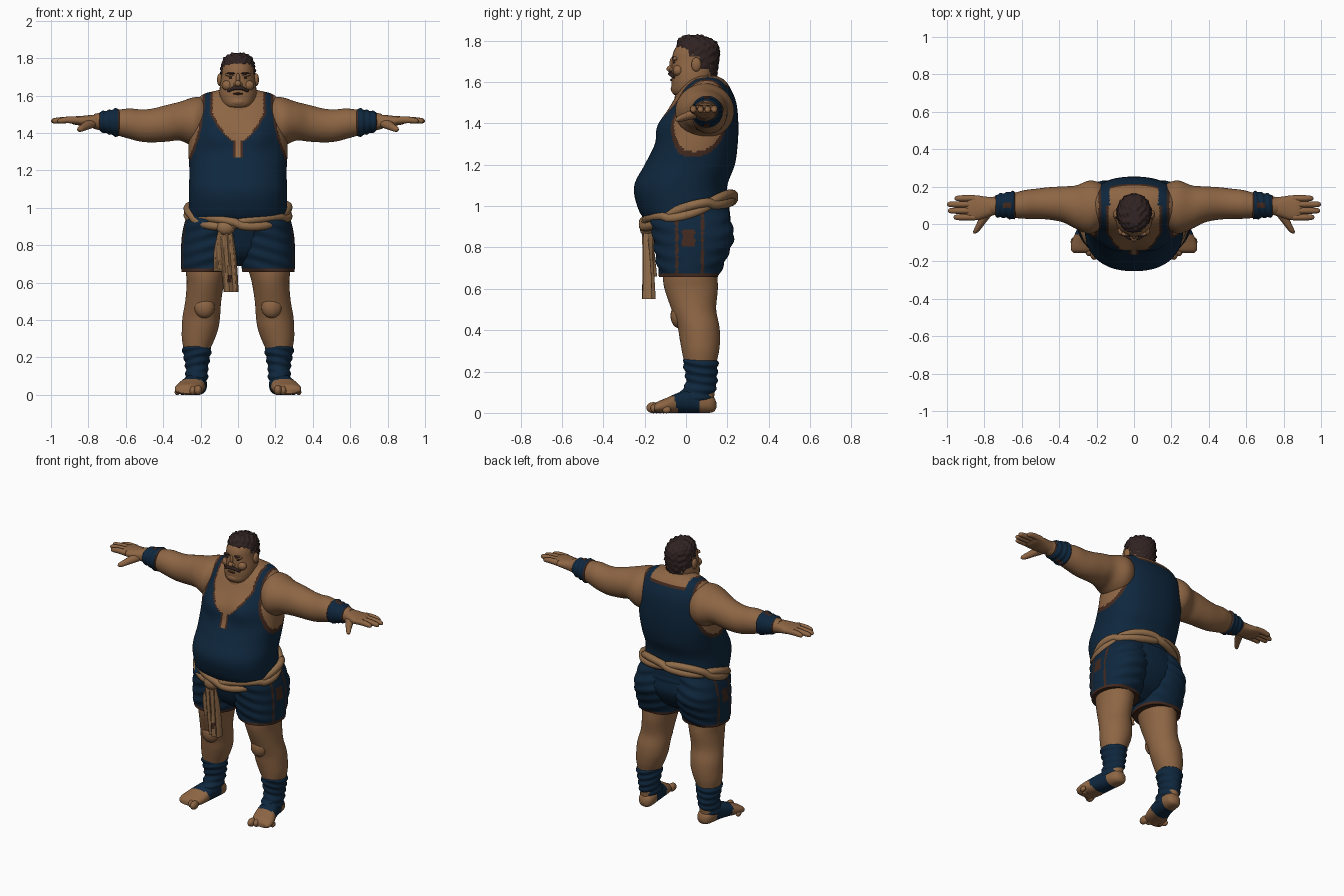
import bpy, bmesh, math
from mathutils import Vector, Matrix

if "Cube" in bpy.data.objects:
    bpy.data.objects.remove(bpy.data.objects["Cube"])


def material(name, rgb):
    mat = bpy.data.materials.new(name)
    mat.use_nodes = True
    mat.diffuse_color = (*rgb, 1)
    mat.node_tree.nodes["Principled BSDF"].inputs["Base Color"].default_value = (*rgb, 1)
    return mat


SKIN = material("tan skin", (.27, .132, .058))
SUIT = material("navy cloth", (.0045, .02, .047))
TRIM = material("dark brown trim", (.055, .022, .013))
HAIR = material("black brown hair", (.03, .017, .016))
SASH = material("light brown cloth", (.28, .15, .068))


def finish(name, bm, mats, mirror, rule=None):
    """Turn a bmesh into a smooth object, coloured by rule and mirrored on request."""
    bmesh.ops.recalc_face_normals(bm, faces=bm.faces)
    if rule:
        for face in bm.faces:
            face.material_index = rule(face.calc_center_median())
    mesh = bpy.data.meshes.new(name)
    bm.to_mesh(mesh)
    bm.free()
    for mat in mats:
        mesh.materials.append(mat)
    mesh.shade_smooth()
    mesh.set_sharp_from_angle(angle=math.radians(50))
    obj = bpy.data.objects.new(name, mesh)
    bpy.context.collection.objects.link(obj)
    if mirror:
        obj.modifiers.new("Mirror", "MIRROR").use_mirror_merge = False
    return obj


def smooth_rows(rows, sub):
    """Interpolate section rows smoothly along their first value."""
    def slope(i, k):
        a, b = rows[max(i - 1, 0)], rows[min(i + 1, len(rows) - 1)]
        return (b[k] - a[k]) / (b[0] - a[0])
    out = []
    for i in range(len(rows) - 1):
        a, b = rows[i], rows[i + 1]
        h = b[0] - a[0]
        for s in range(sub):
            t = s / sub
            row = [a[0] + h * t]
            for k in range(1, 5):
                u = 1 - t
                row.append(a[k] * (1 + 2 * t) * u * u + b[k] * t * t * (3 - 2 * t)
                           + h * (slope(i, k) * t * u * u - slope(i + 1, k) * t * t * u))
            out.append(row)
    return out + [list(rows[-1])]


def loft(name, axis, rows, mats, mirror=False, rule=None, shape=None, keep=None,
         seg=32, sub=5, power=2.0):
    """Rows are (position on axis, two centre values, two radii)."""
    order = {"x": (0, 1, 2), "y": (1, 0, 2), "z": (2, 0, 1)}[axis]
    bm = bmesh.new()
    rings = []
    for pos, c1, c2, r1, r2 in smooth_rows(rows, sub):
        ring = []
        for i in range(seg):
            a = math.tau * i / seg
            c, s = math.cos(a), math.sin(a)
            v = Vector()
            v[order[0]] = pos
            v[order[1]] = c1 + max(r1, .001) * math.copysign(abs(c) ** (2 / power), c)
            v[order[2]] = c2 + max(r2, .001) * math.copysign(abs(s) ** (2 / power), s)
            if shape:
                shape(v)
            ring.append(bm.verts.new(v))
        rings.append(ring)
    for low, high in zip(rings, rings[1:]):
        for i in range(seg):
            j = (i + 1) % seg
            bm.faces.new((low[i], low[j], high[j], high[i]))
    bm.faces.new(rings[0])
    bm.faces.new(rings[-1])
    if keep:
        gone = [f for f in bm.faces if not keep(f.calc_center_median())]
        bmesh.ops.delete(bm, geom=gone, context="FACES")
    return finish(name, bm, mats, mirror, rule)


def blob(name, loc, size, mat, mirror=False):
    bm = bmesh.new()
    bmesh.ops.create_uvsphere(bm, u_segments=20, v_segments=12, radius=1,
                              matrix=Matrix.Translation(loc) @ Matrix.Diagonal((*size, 1)))
    return finish(name, bm, [mat], mirror)


# Torso with singlet: armholes, scooped neck, slit and trim
def torso_rule(c):
    x, z = abs(c.x), c.z
    armhole = x - .19 - .08 * max((1.6 - z) / .35, 0) ** 2
    if c.y < .1:
        scoop = .135 * min(max((z - 1.35) / .15, 0), 1) ** .6 - x if z > 1.35 else -1
        slit = .012 - x if 1.27 < z < 1.38 else -1
        neck = max(scoop, slit)
    else:
        neck = z - 1.585 if x < .13 else -1
    d = max(armhole, neck)
    return 0 if d > 0 else 2 if d > -.014 else 1


def chest(v):
    if v.y < .05:
        v.y -= .02 * math.exp(-((abs(v.x) - .11) / .07) ** 2 - ((v.z - 1.38) / .07) ** 2)


loft("torso", "z", [
    (.87, 0, .03, .2, .14), (.93, 0, .01, .258, .205), (1, 0, -.018, .262, .218),
    (1.1, 0, -.025, .262, .225), (1.2, 0, .018, .26, .218), (1.3, 0, .05, .265, .2),
    (1.4, 0, .065, .262, .188), (1.5, 0, .088, .25, .155), (1.57, 0, .095, .222, .12),
    (1.61, 0, .1, .18, .085), (1.63, 0, .1, .1, .05)],
    [SKIN, SUIT, TRIM], rule=torso_rule, shape=chest, seg=176, sub=10, power=2.3)

# Neck and head
loft("neck", "z", [(1.48, 0, .05, .13, .11), (1.56, 0, .052, .108, .102),
                   (1.62, 0, .055, .09, .09), (1.67, 0, .055, .08, .085)], [SKIN])
loft("head", "z", [
    (1.525, 0, .02, .04, .05), (1.545, 0, .02, .075, .085), (1.59, 0, .027, .096, .097),
    (1.64, 0, .035, .098, .105), (1.7, 0, .042, .089, .11), (1.75, 0, .046, .083, .105),
    (1.79, 0, .05, .065, .08), (1.81, 0, .05, .03, .04)], [SKIN], power=2.15)


def curls(v):
    wave = math.sin(v.x * 150) * math.sin(v.y * 140) * math.sin(v.z * 150 + v.x * 60)
    v += (v - Vector((0, .05, 1.72))).normalized() * .008 * wave


def hairline(c):
    return c.z > 1.76 or (c.y > .015 and c.z > 1.725) or (c.y > .07 and c.z > 1.63)


loft("hair", "z", [
    (1.62, 0, .06, .078, .085), (1.68, 0, .057, .093, .1), (1.74, 0, .057, .091, .105),
    (1.78, 0, .055, .085, .1), (1.81, 0, .045, .064, .075), (1.827, 0, .035, .03, .035)],
    [HAIR], shape=curls, keep=hairline, seg=72, sub=7)

blob("ear", (.098, .05, 1.685), (.014, .024, .034), SKIN, True)
blob("nose_tip", (0, -.076, 1.664), (.017, .018, .016), SKIN)
blob("nose_bridge", (0, -.066, 1.69), (.011, .014, .03), SKIN)
blob("nostril", (.014, -.068, 1.66), (.011, .012, .01), SKIN, True)
blob("cheek", (.055, -.038, 1.655), (.032, .026, .028), SKIN, True)
blob("brow_ridge", (.036, -.053, 1.713), (.032, .014, .012), SKIN, True)
blob("eyebrow", (.036, -.06, 1.718), (.025, .01, .006), HAIR, True)
blob("eye", (.036, -.056, 1.695), (.013, .007, .005), HAIR, True)
blob("lower_lip", (0, -.068, 1.61), (.026, .009, .006), TRIM)
blob("chin", (0, -.048, 1.567), (.045, .026, .026), SKIN)
loft("moustache", "x", [(0, -.075, 1.64, .012, .009), (.03, -.07, 1.637, .012, .01),
                        (.052, -.058, 1.625, .008, .007), (.06, -.054, 1.63, .002, .002)],
     [HAIR], True, seg=16)

# Arms
loft("arm", "x", [
    (.14, .1, 1.47, .09, .1), (.19, .095, 1.462, .128, .13), (.24, .09, 1.46, .142, .13),
    (.31, .09, 1.463, .116, .104), (.38, .105, 1.452, .096, .098),
    (.46, .11, 1.44, .086, .09), (.52, .108, 1.44, .081, .086), (.58, .105, 1.45, .077, .081),
    (.64, .1, 1.455, .067, .069), (.7, .1, 1.46, .056, .056), (.77, .095, 1.462, .047, .04)],
    [SKIN], True, seg=48)


def band_ridges(v):
    ripple = .003 * math.sin(v.x * 190 + v.y * 25)
    v += Vector((0, v.y - .1, v.z - 1.457)).normalized() * ripple


loft("wristband", "x", [(.632, .1, 1.456, .062, .064), (.642, .1, 1.456, .075, .076),
                        (.69, .1, 1.458, .067, .064), (.738, .097, 1.461, .059, .052),
                        (.745, .097, 1.461, .045, .04)],
     [SUIT, TRIM], True, shape=band_ridges, sub=9,
     rule=lambda c: int(c.x < .643 or c.x > .738 or (abs(c.y - .1) < .015 and .66 < c.x < .7)))

# Hands
loft("palm", "x", [(.74, .097, 1.46, .046, .04), (.79, .09, 1.462, .056, .034),
                   (.84, .087, 1.465, .066, .026), (.88, .087, 1.467, .063, .021),
                   (.9, .087, 1.467, .05, .012)], [SKIN], True, power=2.4)
for finger, y, tip in (("index", .036, .965), ("middle", .071, .995),
                       ("ring", .105, 1.0), ("little", .137, .96)):
    loft(finger + "_finger", "x", [
        (.85, y, 1.468, .018, .019), (.91, y, 1.47, .017, .018),
        (tip - .02, y, 1.466, .015, .015), (tip - .005, y, 1.464, .01, .01),
        (tip, y, 1.464, .003, .003)], [SKIN], True, seg=14, sub=3)
loft("thumb", "y", [(-.052, .852, 1.418, .004, .004), (-.04, .845, 1.42, .015, .014),
                    (0, .82, 1.434, .022, .02), (.05, .79, 1.45, .032, .026)],
     [SKIN], True, seg=16)

# Shorts: hips plus two legs with hem, side seams and patch
loft("shorts_hips", "z", [
    (.69, 0, .02, .06, .05), (.75, 0, .025, .2, .13), (.85, 0, .035, .28, .182),
    (.93, 0, .022, .28, .192), (1, 0, .02, .255, .19)], [SUIT], seg=64, power=2.3)


def shorts_rule(c):
    side = c.x > .2
    seam = side and min(abs(c.y + .045), abs(c.y - .08)) < .007
    patch = side and abs(c.y - .012) < .03 and abs(c.z - .845) < .043
    return int(c.z < .678 or seam or patch)


def creases(v):
    v.y += .004 * math.sin(v.z * 95 + v.x * 28)


loft("shorts_leg", "z", [
    (.658, .163, .015, .14, .142), (.75, .157, .025, .148, .172), (.85, .15, .036, .15, .196),
    (.93, .14, .022, .143, .194), (.99, .125, .02, .135, .18)],
    [SUIT, TRIM], True, rule=shorts_rule, shape=creases, seg=128, sub=11, power=2.2)

# Sash around the waist, its knot and hanging tails
for n, phase in enumerate((0, math.pi)):
    curve = bpy.data.curves.new("sash_strand", "CURVE")
    curve.dimensions = "3D"
    curve.bevel_depth = .023
    curve.bevel_resolution = 3
    spline = curve.splines.new("POLY")
    spline.points.add(95)
    spline.use_cyclic_u = True
    for i, point in enumerate(spline.points):
        a = math.tau * i / 96
        twist = 3 * a + phase
        out = .006 * math.sin(twist)
        y = .012 + (.212 + out) * math.sin(a)
        lift = .02 * math.copysign(abs(math.cos(twist)) ** .5, math.cos(twist))
        point.co = ((.268 + out) * math.cos(a), y, .975 + .3 * y + lift, 1)
    curve.materials.append(SASH)
    strand = bpy.data.objects.new("sash_strand_%d" % (n + 1), curve)
    bpy.context.collection.objects.link(strand)


def folds(v):
    v.y += .008 * math.sin(v.x * 190 + v.z * 12)


blob("sash_knot", (-.065, -.19, .895), (.05, .034, .042), SASH)
loft("long_tail", "z", [(.55, -.037, -.18, .04, .026), (.65, -.045, -.182, .043, .022),
                        (.78, -.055, -.186, .042, .018), (.91, -.062, -.185, .026, .022)],
     [SASH, TRIM], shape=folds, seg=64, sub=10, power=2.6,
     rule=lambda c: int(abs(c.z - .62) < .018 and abs(c.x + .045) < .012))
loft("short_tail", "z", [(.66, -.105, -.165, .026, .018), (.78, -.098, -.178, .03, .018),
                         (.91, -.075, -.185, .022, .02)], [SASH], shape=folds, seg=64, power=2.6)

# Legs
loft("leg", "z", [
    (.06, .22, .075, .048, .06), (.14, .22, .075, .05, .066), (.24, .22, .07, .07, .078),
    (.3, .212, .07, .088, .09), (.36, .202, .067, .098, .098), (.42, .196, .06, .1, .101),
    (.5, .186, .038, .096, .108), (.6, .174, .025, .1, .129), (.66, .168, .02, .11, .132),
    (.76, .15, .02, .12, .13)], [SKIN], True, seg=48)
blob("kneecap", (.18, -.035, .47), (.055, .04, .06), SKIN, True)


def wrap_ridges(v):
    ripple = .004 * math.sin(v.z * 150 + v.x * 30 + v.y * 20)
    v += Vector((v.x - .22, v.y - .07, 0)).normalized() * ripple


loft("ankle_wrap", "z", [
    (.05, .226, .03, .056, .085), (.09, .222, .05, .06, .086), (.14, .22, .073, .06, .076),
    (.2, .22, .073, .07, .079), (.25, .22, .07, .078, .085), (.262, .22, .07, .068, .076)],
    [SUIT], True, shape=wrap_ridges, seg=48, sub=8)

# Feet: bare heel and toes, cloth around the arch
loft("foot", "y", [
    (-.155, .272, .022, .05, .014), (-.14, .27, .027, .066, .026), (-.1, .26, .035, .075, .035),
    (-.03, .24, .05, .066, .05), (.04, .226, .056, .058, .056), (.11, .218, .045, .05, .045),
    (.138, .216, .04, .034, .032), (.147, .216, .038, .012, .012)],
    [SKIN, SUIT], True, seg=40, sub=8, power=2.3,
    rule=lambda c: int(-.06 + .3 * (.08 - c.z) < c.y < .07))
for i in range(5):
    r = .027 - .0025 * i
    blob("toe_%d" % (i + 1), (.213 + .028 * i, -.158 + .016 * i, r - .002),
         (r * .8, r * 1.25, r), SKIN, True)
